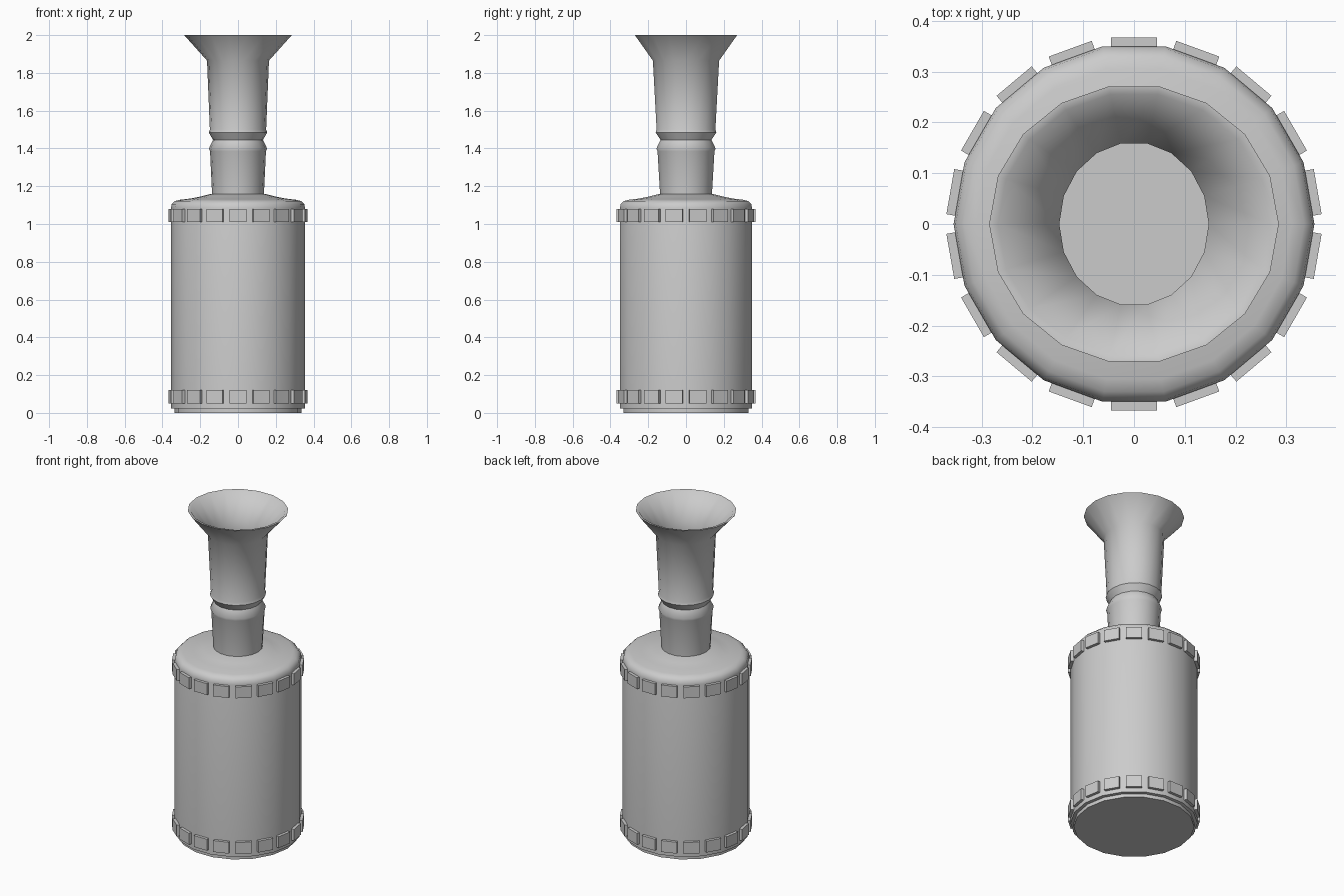
import bpy, bmesh
from math import cos, sin, pi, radians
from mathutils import Matrix

if "Cube" in bpy.data.objects:
    bpy.data.objects.remove(bpy.data.objects["Cube"])

SIDES = 18


def finish(name, bm, angle=None):
    bmesh.ops.recalc_face_normals(bm, faces=bm.faces[:])
    mesh = bpy.data.meshes.new(name)
    bm.to_mesh(mesh)
    bm.free()
    obj = bpy.data.objects.new(name, mesh)
    bpy.context.collection.objects.link(obj)
    if angle:
        bpy.ops.object.select_all(action='DESELECT')
        obj.select_set(True)
        bpy.context.view_layer.objects.active = obj
        bpy.ops.object.shade_smooth_by_angle(angle=radians(angle))
    return obj


def lathe(name, profile, angle):
    """Closed 18-sided turning; profile rows are (x radius, y radius, z)."""
    bm = bmesh.new()
    rings = [[bm.verts.new((rx * cos(2 * pi * i / SIDES), ry * sin(2 * pi * i / SIDES), z))
              for i in range(SIDES)] for rx, ry, z in profile]
    for a, b in zip(rings, rings[1:]):
        for i in range(SIDES):
            j = (i + 1) % SIDES
            bm.faces.new((a[i], a[j], b[j], b[i]))
    bm.faces.new(rings[0][::-1])
    bm.faces.new(rings[-1])
    return finish(name, bm, angle)


def block_row(name, z):
    """One raised block on every flat of the body."""
    bm = bmesh.new()
    for k in range(SIDES):
        m = (Matrix.Rotation(radians(10 + 20 * k), 4, 'Z')
             @ Matrix.Translation((0.354, 0, z))
             @ Matrix.Diagonal((0.026, 0.09, 0.07, 1)))
        bmesh.ops.create_cube(bm, size=1, matrix=m)
    return finish(name, bm)


# Canister body with stepped base and rounded shoulder
body = [(0.337, 0), (0.337, 0.022), (0.355, 0.024), (0.355, 1.085), (0.351, 1.105),
        (0.335, 1.121), (0.31, 1.128), (0.25, 1.135), (0.20, 1.145), (0.14, 1.16)]
lathe("body", [(r, r, z) for r, z in body], 50)

# Grooved neck, flared mouth and hollow throat
lathe("neck_and_funnel", [
    (0.137, 0.139, 1.15), (0.148, 0.153, 1.385), (0.154, 0.159, 1.40),
    (0.132, 0.137, 1.445), (0.155, 0.163, 1.485), (0.149, 0.158, 1.50),
    (0.164, 0.178, 1.865), (0.285, 0.275, 2.0),
    (0.268, 0.259, 1.998), (0.147, 0.161, 1.86), (0.147, 0.161, 1.78)], 50)

# Block bands
block_row("upper_blocks", 1.045)
block_row("lower_blocks", 0.085)
